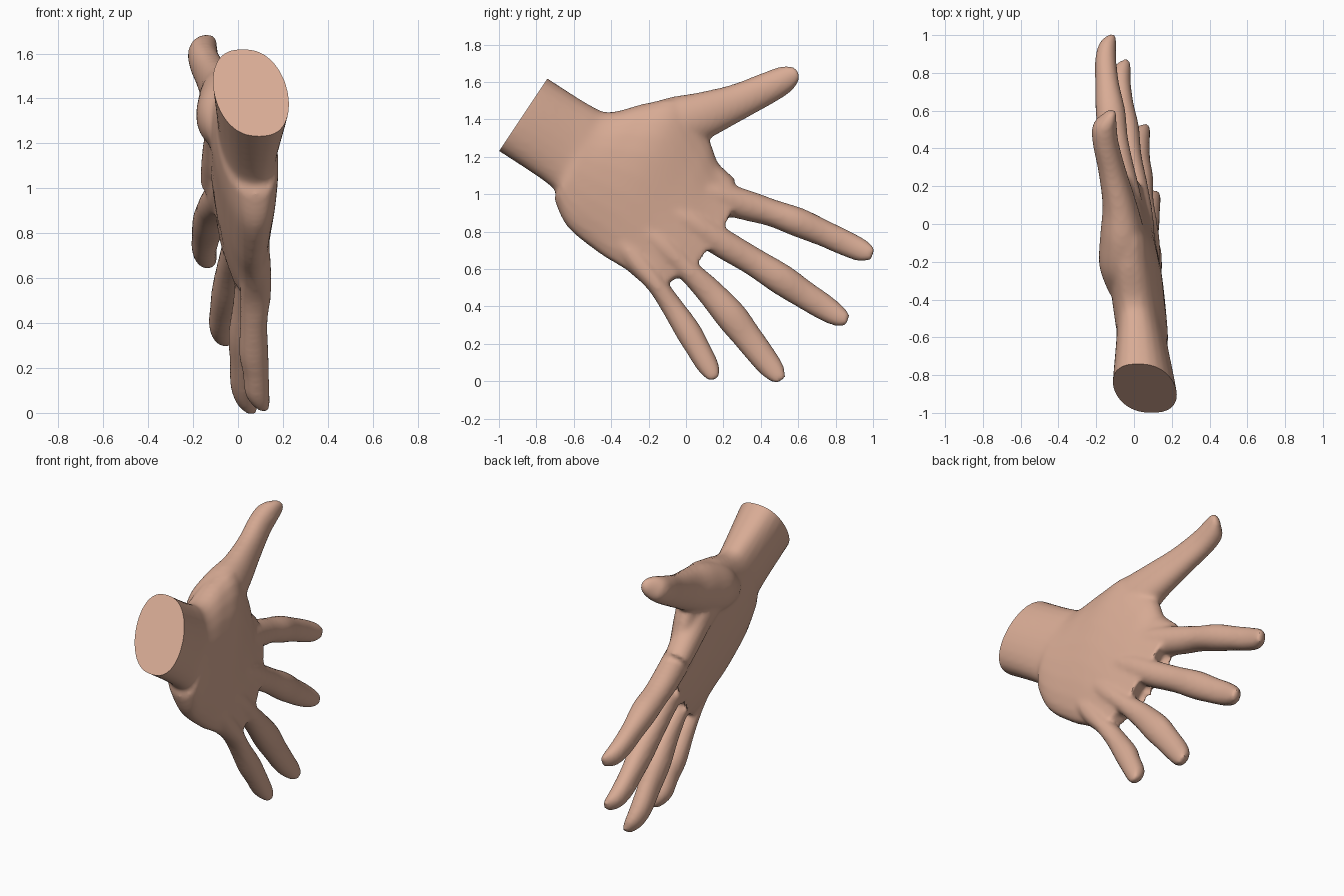
import bpy, bmesh, math
from mathutils import Vector

SIDES = 24
bm = bmesh.new()


def spline(rows, steps=5):
    """Catmull-Rom resampling of rows of numbers."""
    out = []
    for i in range(len(rows) - 1):
        a, b = rows[max(i - 1, 0)], rows[i]
        c, d = rows[i + 1], rows[min(i + 2, len(rows) - 1)]
        for s in range(steps):
            t = s / steps
            out.append([0.5 * (2 * q + (r - p) * t + (2 * p - 5 * q + 4 * r - v) * t * t
                               + (3 * q - p - 3 * r + v) * t ** 3)
                        for p, q, r, v in zip(a, b, c, d)])
    return out + [list(rows[-1])]


def loft(rows, power=1.0):
    """Closed tube. Row: upper y,z, lower y,z, upper/lower x, upper/lower half depth, bow."""
    rings = []
    for ty, tz, by, bz, xt, xb, ht, hb, bow in spline(rows):
        top, bot = Vector((0, ty, tz)), Vector((0, by, bz))
        side = Vector((0, tz - bz, by - ty)).normalized()
        ring = []
        for k in range(SIDES):
            a = 2 * math.pi * k / SIDES
            c, s = math.cos(a), math.sin(a)
            f = 0.5 - 0.5 * c
            p = top.lerp(bot, f) + side * bow * (1 - c * c)
            depth = math.copysign(abs(s) ** power, s)
            p.x = xt + (xb - xt) * f + (ht + (hb - ht) * f) * depth
            ring.append(bm.verts.new(p))
        rings.append(ring)
    for r, q in zip(rings, rings[1:]):
        for k in range(SIDES):
            j = (k + 1) % SIDES
            bm.faces.new((r[k], r[j], q[j], q[k]))
    bm.faces.new(rings[0][::-1])
    bm.faces.new(rings[-1])


def finger(path):
    """Path points: y, z, x, half width, half depth."""
    rows = []
    for i, (y, z, x, w, h) in enumerate(path):
        p, q = path[max(i - 1, 0)], path[min(i + 1, len(path) - 1)]
        d = Vector((q[0] - p[0], q[1] - p[1])).normalized()
        w, h = w + .003, h + .004
        rows.append((y - d.y * w, z + d.x * w, y + d.y * w, z - d.x * w, x, x, h, h, 0))
    loft(rows, 0.9)


# Wrist and palm, running from beyond the wrist cut to the knuckle line
loft([
    (-.84, 1.69, -1.10, 1.29, .02, .095, .17, .17, 0),
    (-.74, 1.62, -1.00, 1.23, .02, .095, .165, .165, 0),
    (-.51, 1.475, -.72, 1.04, .01, .075, .13, .13, 0),
    (-.40, 1.44, -.70, .96, -.005, .08, .125, .14, 0),
    (-.20, 1.49, -.63, .82, -.03, .08, .135, .135, 0),
    (-.02, 1.50, -.46, .68, -.04, .07, .135, .12, 0),
    (.12, 1.30, -.33, .60, -.06, .07, .11, .105, .02),
    (.175, 1.165, -.23, .52, -.065, .075, .09, .085, .06),
    (.29, 1.03, -.17, .49, -.07, .075, .075, .06, .095),
], 0.8)

# Thumb with the fleshy ball at its base
finger([(-.36, 1.25, -.03, .09, .10), (-.22, 1.31, -.055, .14, .125),
        (-.06, 1.37, -.06, .148, .115), (.10, 1.425, -.075, .122, .088),
        (.28, 1.495, -.115, .095, .07), (.43, 1.565, -.15, .083, .065),
        (.52, 1.61, -.155, .072, .06), (.565, 1.635, -.135, .055, .038),
        (.60, 1.65, -.115, .025, .018)])

# Fleshy web below the thumb
finger([(-.15, 1.25, -.05, .08, .09), (-.02, 1.20, -.06, .10, .09),
        (.09, 1.12, -.075, .085, .085), (.22, 1.02, -.09, .07, .075)])

# Index finger
finger([(-.10, 1.06, -.01, .05, .08), (.12, 1.00, -.04, .08, .08),
        (.32, .942, -.085, .078, .078), (.46, .90, -.11, .07, .074), (.60, .85, -.125, .075, .075),
        (.74, .79, -.142, .068, .06), (.86, .735, -.15, .065, .053),
        (.95, .695, -.14, .055, .042), (1.0, .68, -.115, .028, .018)])

# Middle finger
finger([(-.20, .97, .03, .05, .08), (.02, .85, .025, .075, .075),
        (.20, .735, .0, .075, .07), (.36, .64, -.028, .073, .065), (.51, .545, -.045, .08, .068),
        (.63, .465, -.063, .073, .058), (.74, .395, -.073, .067, .053),
        (.82, .345, -.063, .052, .042), (.865, .325, -.04, .028, .018)])

# Ring finger
finger([(-.28, .87, .055, .05, .07), (-.13, .73, .065, .065, .07),
        (.005, .60, .055, .058, .065), (.125, .48, .04, .07, .06), (.24, .35, .03, .082, .068),
        (.33, .235, .025, .075, .058), (.415, .125, .025, .068, .055),
        (.475, .05, .04, .055, .042), (.51, .005, .065, .028, .018)])

# Little finger
finger([(-.36, .76, .075, .05, .06), (-.25, .63, .08, .06, .065),
        (-.155, .515, .078, .05, .065), (-.075, .40, .07, .056, .057), (.01, .27, .07, .066, .062),
        (.065, .175, .08, .062, .054), (.11, .095, .085, .057, .052),
        (.138, .045, .10, .045, .038), (.152, .01, .12, .025, .018)])

bmesh.ops.recalc_face_normals(bm, faces=bm.faces)
mesh = bpy.data.meshes.new("hand")
bm.to_mesh(mesh)
bm.free()
hand = bpy.data.objects.new("hand", mesh)
bpy.context.collection.objects.link(hand)

# Fuse the parts into one soft skin
remesh = hand.modifiers.new("fuse", 'REMESH')
remesh.mode = 'VOXEL'
remesh.voxel_size = 0.013
soften = hand.modifiers.new("soften", 'SMOOTH')
soften.factor = 0.5
soften.iterations = 10
deps = bpy.context.evaluated_depsgraph_get()
skin = bpy.data.meshes.new_from_object(hand.evaluated_get(deps))
hand.modifiers.clear()

# Flat cut through the wrist
bm = bmesh.new()
bm.from_mesh(skin)
cut = bmesh.ops.bisect_plane(bm, geom=bm.verts[:] + bm.edges[:] + bm.faces[:],
                             plane_co=(0, -.87, 1.425), plane_no=(0, -.832, .555),
                             clear_outer=True)
edges = [e for e in cut['geom_cut'] if isinstance(e, bmesh.types.BMEdge)]
bmesh.ops.contextual_create(bm, geom=edges)
bmesh.ops.recalc_face_normals(bm, faces=bm.faces)
bm.to_mesh(skin)
bm.free()
hand.data = skin

skin_tone = bpy.data.materials.new("skin tone")
skin_tone.diffuse_color = (.69, .41, .30, 1)
skin.materials.clear()
skin.materials.append(skin_tone)

bpy.context.view_layer.objects.active = hand
hand.select_set(True)
bpy.ops.object.shade_smooth_by_angle(angle=math.radians(40))
